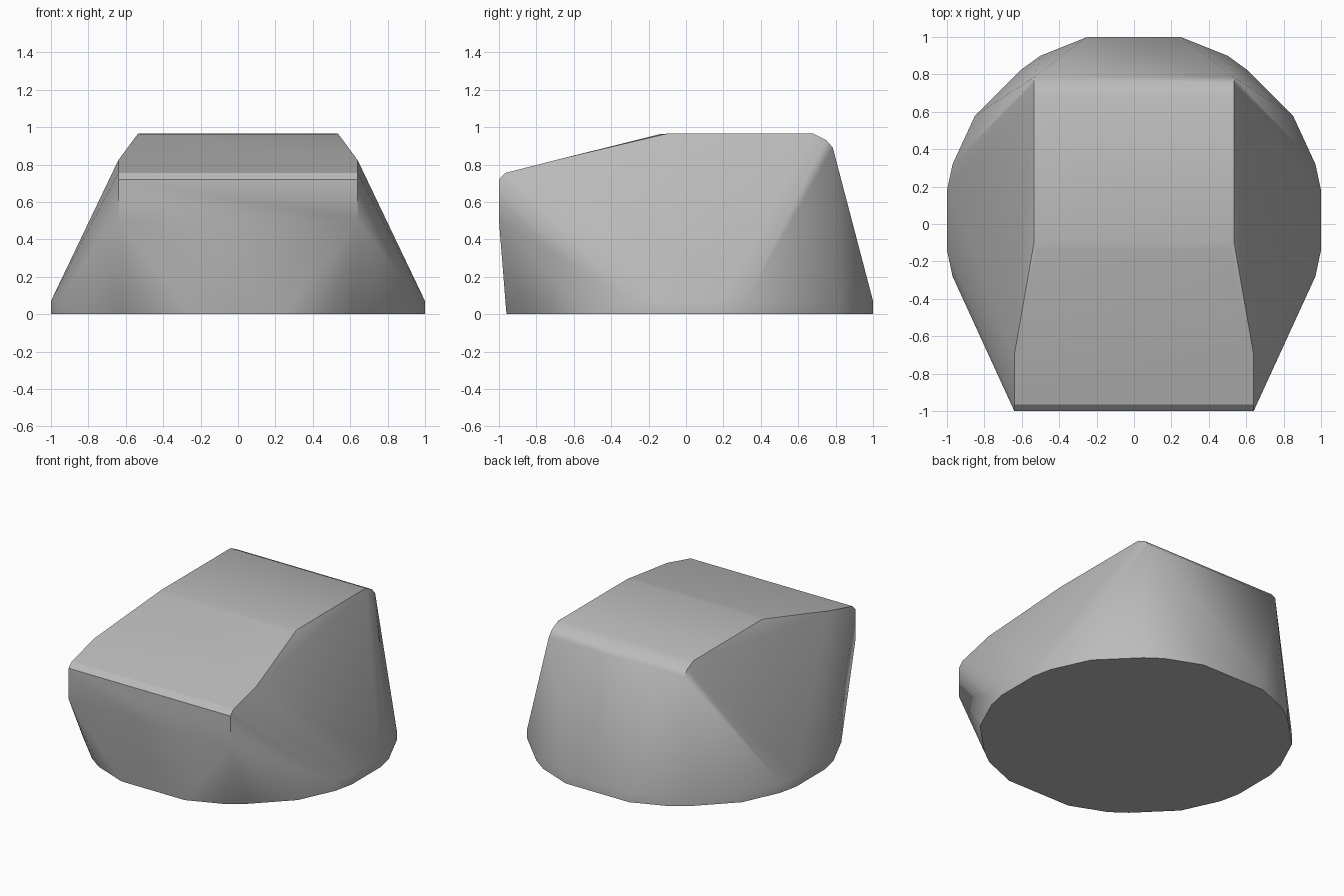
import bpy
import bmesh
import math

if "Cube" in bpy.data.objects:
    bpy.data.objects.remove(bpy.data.objects["Cube"], do_unlink=True)

# Single flat grey
grey = bpy.data.materials.new("plain_grey")
grey.use_nodes = True
colour = (0.5, 0.5, 0.5, 1.0)
grey.diffuse_color = colour
grey.node_tree.nodes["Principled BSDF"].inputs["Base Color"].default_value = colour

# Quarter of the round base outline, mirrored about its centre line
BASE_CENTRE = 0.02
RIM_HEIGHT = 0.07
base_quarter = [(0.25, 0.98), (0.5, 0.88), (0.61, 0.80),
                (0.85, 0.56), (0.97, 0.30), (1.0, 0.16)]

# Ridge profile from front to back: half width, y, z
ridge = [(0.64, -1.0, 0.5), (0.64, -1.0, 0.72), (0.64, -0.965, 0.755),
         (0.64, -0.70, 0.823), (0.51, -0.14, 0.962), (0.535, -0.10, 0.965),
         (0.535, 0.68, 0.965), (0.535, 0.75, 0.93), (0.535, 0.785, 0.89)]

# Solid wrapped around the base rim and the ridge
bm = bmesh.new()
for side in (-1, 1):
    for x, y in base_quarter:
        for end in (-1, 1):
            for z in (0, RIM_HEIGHT):
                bm.verts.new((side * x, BASE_CENTRE + end * y, z))
    for x, y, z in ridge:
        bm.verts.new((side * x, y, z))

hull = bmesh.ops.convex_hull(bm, input=bm.verts[:], use_existing_faces=False)
inside = {v for v in hull["geom_interior"] + hull["geom_unused"]
          if isinstance(v, bmesh.types.BMVert)}
bmesh.ops.delete(bm, geom=list(inside), context='VERTS')
bmesh.ops.dissolve_limit(bm, angle_limit=math.radians(0.5),
                         verts=bm.verts[:], edges=bm.edges[:])
bmesh.ops.recalc_face_normals(bm, faces=bm.faces[:])

mesh = bpy.data.meshes.new("wedge_body")
bm.to_mesh(mesh)
bm.free()
mesh.materials.append(grey)
body = bpy.data.objects.new("wedge_body", mesh)
bpy.context.collection.objects.link(body)

# Soft shading with crisp main edges
bpy.ops.object.select_all(action='DESELECT')
body.select_set(True)
bpy.context.view_layer.objects.active = body
bpy.ops.object.shade_smooth_by_angle(angle=math.radians(30))
